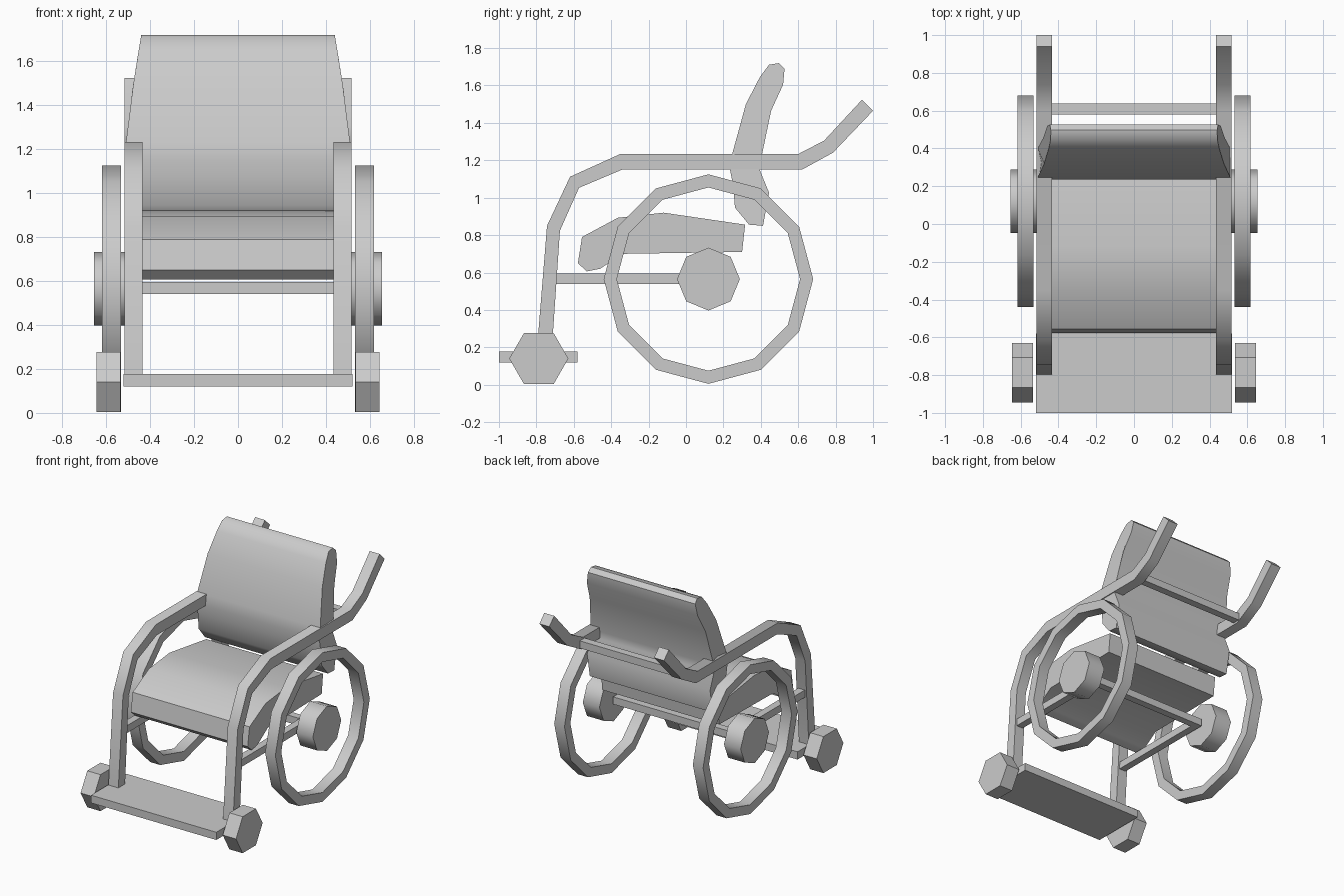
import bpy
import bmesh
from math import pi, sin, cos, radians

cube = bpy.data.objects.get("Cube")
if cube:
    bpy.data.objects.remove(cube, do_unlink=True)

grey = bpy.data.materials.new("light grey")
grey.use_nodes = True
GREY = (0.6, 0.6, 0.6, 1)
grey.diffuse_color = GREY
grey.node_tree.nodes["Principled BSDF"].inputs["Base Color"].default_value = GREY


def finish(name, bm):
    bmesh.ops.recalc_face_normals(bm, faces=bm.faces)
    mesh = bpy.data.meshes.new(name)
    bm.to_mesh(mesh)
    bm.free()
    obj = bpy.data.objects.new(name, mesh)
    mesh.materials.append(grey)
    bpy.context.collection.objects.link(obj)
    bpy.ops.object.select_all(action="DESELECT")
    obj.select_set(True)
    bpy.context.view_layer.objects.active = obj
    bpy.ops.object.shade_smooth_by_angle(angle=radians(50))
    return obj


def extrude_profile(name, points, left, right):
    """Side profile (y, z) swept across x; left and right give x at a height."""
    bm = bmesh.new()
    a = [bm.verts.new((left(z), y, z)) for y, z in points]
    b = [bm.verts.new((right(z), y, z)) for y, z in points]
    bm.faces.new(a)
    bm.faces.new(b)
    for i in range(len(a)):
        j = (i + 1) % len(a)
        bm.faces.new((a[i], a[j], b[j], b[i]))
    return finish(name, bm)


def slab(name, points, x0, x1):
    return extrude_profile(name, points, lambda z: x0, lambda z: x1)


def box(name, x0, x1, y0, y1, z0, z1):
    return slab(name, [(y0, z0), (y1, z0), (y1, z1), (y0, z1)], x0, x1)


def circle(y, z, radius, sides):
    return [(y + radius * cos(2 * pi * i / sides), z + radius * sin(2 * pi * i / sides))
            for i in range(sides)]


def ring(name, y, z, outer, inner, sides, x0, x1):
    bm = bmesh.new()
    loops = [[bm.verts.new((x, *p)) for p in circle(y, z, r, sides)]
             for x, r in ((x0, outer), (x1, outer), (x1, inner), (x0, inner))]
    for k in range(4):
        a, b = loops[k], loops[(k + 1) % 4]
        for i in range(sides):
            j = (i + 1) % sides
            bm.faces.new((a[i], a[j], b[j], b[i]))
    return finish(name, bm)


# Bent side tube: leg, armrest and push handle in one outline
tube = [(-.80, .15), (-.743, .85), (-.62, 1.112), (-.353, 1.233), (.599, 1.233),
        (.738, 1.305), (.941, 1.524), (1.0, 1.465), (.786, 1.241), (.62, 1.15),
        (-.342, 1.15), (-.572, 1.053), (-.674, .824), (-.72, .15)]

HUB_Y, HUB_Z = .12, .565
for side, s in (("left", 1), ("right", -1)):
    slab(side + "_frame_tube", tube, s * .435, s * .517)
    box(side + "_lower_rail", s * .448, s * .503, -.72, .147, .54, .595)
    ring(side + "_wheel_rim", HUB_Y, HUB_Z, .56, .49, 12, s * .533, s * .618)
    slab(side + "_hub", circle(HUB_Y, HUB_Z, .168, 8), s * .517, s * .655)
    slab(side + "_castor", circle(-.787, .14, .158, 6), s * .535, s * .645)

# Cross bars and footplate
box("axle_bar", -.503, .503, .092, .147, .54, .595)
box("back_bar", -.45, .45, .58, .637, 1.165, 1.22)
box("footplate", -.52, .52, -1.0, -.58, .12, .178)

# Seat cushion
seat = [(-.578, .65), (-.556, .79), (-.364, .893), (-.12, .92), (.316, .856),
        (.30, .71), (-.34, .70), (-.46, .62), (-.53, .606)]
slab("seat_cushion", seat, -.485, .485)

# Backrest, narrowing above the armrests
back = [(.444, 1.711), (.497, 1.72), (.527, 1.69), (.519, 1.604), (.455, 1.465),
        (.40, 1.2), (.396, 1.144), (.444, 1.027), (.412, .85), (.337, .856),
        (.262, .947), (.251, 1.07), (.235, 1.15), (.246, 1.23), (.32, 1.50), (.396, 1.647)]


def half_width(z):
    return .51 - .07 * max(0, (z - 1.23) / .49) ** 1.2


extrude_profile("backrest", back, lambda z: -half_width(z), half_width)
